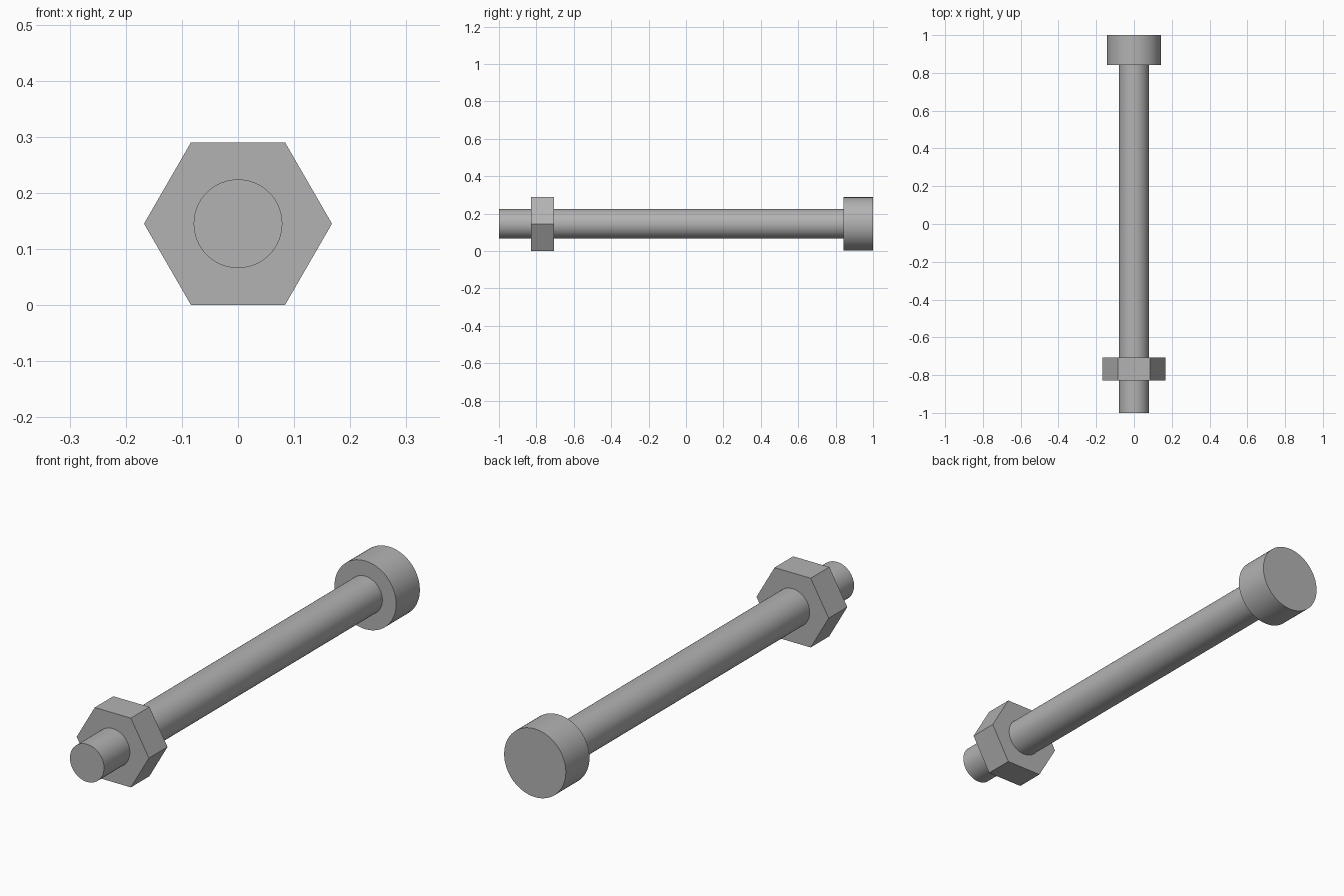
import bpy
import bmesh
import math
from mathutils import Matrix

cube = bpy.data.objects.get("Cube")
if cube:
    bpy.data.objects.remove(cube, do_unlink=True)

NUT_RADIUS = 0.1675
AXIS_Z = NUT_RADIUS * math.cos(math.pi / 6)

# Plain grey metal
steel = bpy.data.materials.new("grey steel")
steel.use_nodes = True
colour = (0.45, 0.45, 0.45, 1)
steel.diffuse_color = colour
steel.node_tree.nodes["Principled BSDF"].inputs["Base Color"].default_value = colour


def rod(name, radius, y0, y1, sides, smooth=True):
    """Prism lying along y, with a corner pointing to +x."""
    bm = bmesh.new()
    bmesh.ops.create_cone(bm, cap_ends=True, segments=sides,
                          radius1=radius, radius2=radius, depth=y1 - y0)
    # Put a corner on the x axis, then lay the prism down
    corner = max(bm.verts, key=lambda v: v.co.x).co
    spin = Matrix.Rotation(-math.atan2(corner.y, corner.x), 4, "Z")
    lay = Matrix.Rotation(math.pi / 2, 4, "X")
    bm.transform(lay @ spin)
    bmesh.ops.recalc_face_normals(bm, faces=bm.faces)
    mesh = bpy.data.meshes.new(name)
    bm.to_mesh(mesh)
    bm.free()
    mesh.materials.append(steel)
    obj = bpy.data.objects.new(name, mesh)
    obj.location = (0, (y0 + y1) / 2, AXIS_Z)
    bpy.context.collection.objects.link(obj)
    if smooth:
        bpy.ops.object.select_all(action="DESELECT")
        obj.select_set(True)
        bpy.context.view_layer.objects.active = obj
        bpy.ops.object.shade_smooth_by_angle(angle=math.radians(30))
    return obj


# Shank, round head and hexagonal nut
rod("shank", 0.079, -1, 0.85, 64)
rod("head", 0.143, 0.843, 1, 64)
rod("nut", NUT_RADIUS, -0.829, -0.706, 6, smooth=False)
